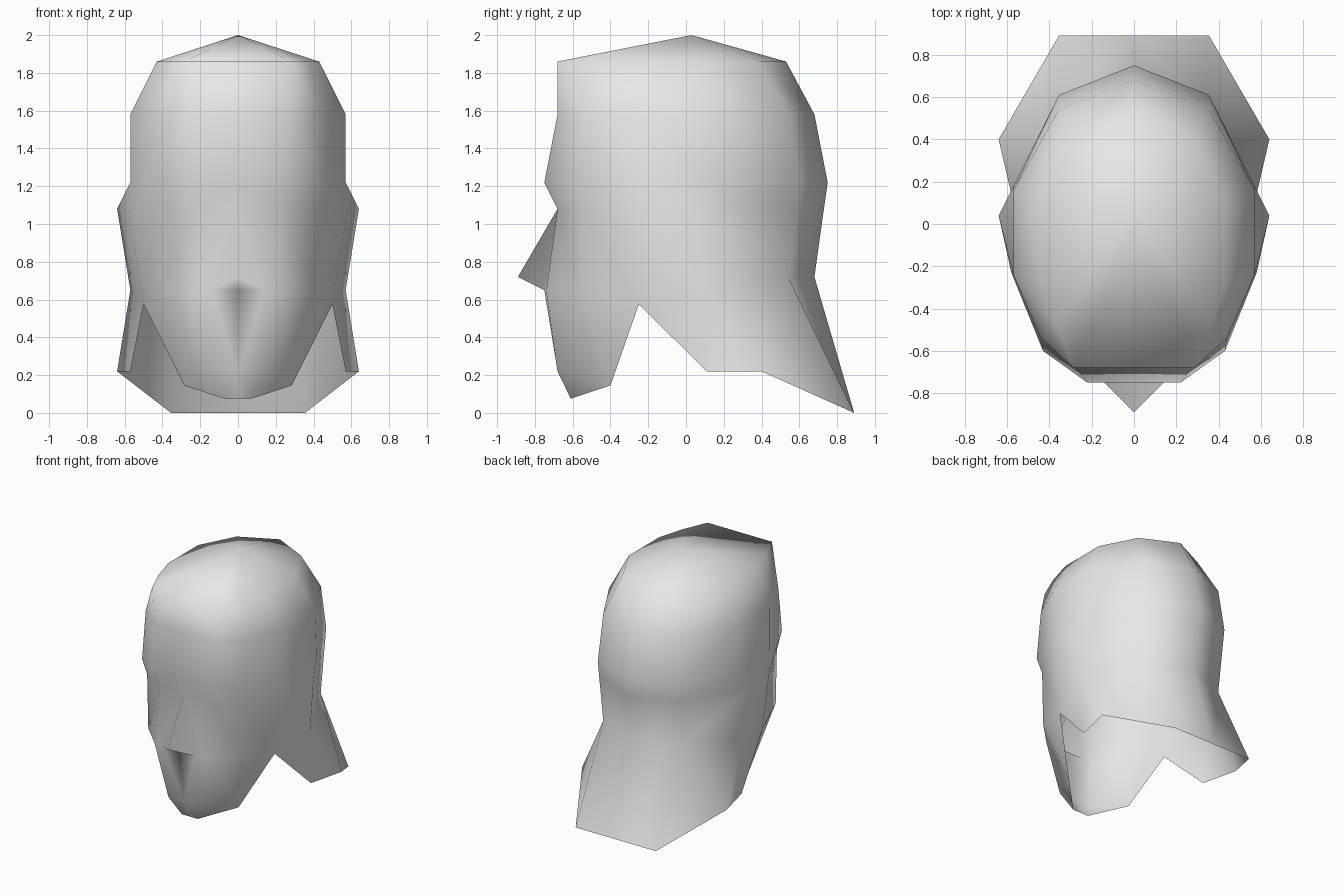
import bpy
import bmesh

default_cube = bpy.data.objects.get("Cube")
if default_cube:
    bpy.data.objects.remove(default_cube, do_unlink=True)


def make_material(name, color):
    material = bpy.data.materials.new(name)
    material.use_nodes = True
    material.diffuse_color = color
    shader = next(n for n in material.node_tree.nodes if n.type == "BSDF_PRINCIPLED")
    shader.inputs["Base Color"].default_value = color
    return material


def bridge_rings(bm, upper, lower):
    """Join two half rings with a strip of quads."""
    for a, b, c, d in zip(upper, upper[1:], lower[1:], lower):
        bm.faces.new((a, b, c, d))


bm = bmesh.new()


def point(x, y, z):
    return bm.verts.new((x, y, z))


def ring(z, outline):
    return [point(x, y, z) for x, y in outline]


def face(*verts):
    bm.faces.new(verts)


# Skull: half rings running from the centre of the face to the centre of the back
crown = ring(1.86, [(0, -.68), (.285, -.68), (.37, -.48), (.43, -.27),
                    (.43, .11), (.285, .39), (0, .53)])
forehead = ring(1.58, [(0, -.68), (.27, -.68), (.44, -.54), (.57, -.24),
                       (.57, .16), (.355, .54), (0, .68)])
brow = ring(1.22, [(0, -.75), (.22, -.75), (.43, -.6), (.57, -.24),
                   (.57, .18), (.355, .61), (0, .75)])
eye_line = ring(1.08, [(0, -.68), (.22, -.68), (.42, -.55), (.58, -.23),
                       (.64, .04), (.355, .59), (0, .73)])

apex = point(0, .03, 2)
for first, second in zip(crown, crown[1:]):
    face(apex, second, first)
for upper, lower in ((crown, forehead), (forehead, brow), (brow, eye_line)):
    bridge_rings(bm, upper, lower)

# Cheeks and nape
lip = point(0, -.75, .65)
cheek_front = point(.22, -.74, .65)
cheek_side = point(.41, -.55, .65)
jaw_notch = point(.5, -.25, .575)
ear_base = point(.57, .1, .65)
nape_side = point(.355, .54, .72)
nape = point(0, .68, .72)
bridge_rings(bm, eye_line[1:],
             [cheek_front, cheek_side, jaw_notch, ear_base, nape_side, nape])

# Nose
nose_tip = point(0, -.89, .72)
nostril = point(.14, -.75, .65)
face(eye_line[0], eye_line[1], cheek_front, nostril)
face(eye_line[0], nostril, nose_tip)
face(nose_tip, nostril, lip)

# Jaw and chin
chin_center = point(0, -.68, .22)
chin_side = point(.14, -.68, .22)
chin_low_center = point(0, -.61, .075)
chin_low = point(.07, -.61, .075)
jaw = point(.285, -.4, .145)
face(lip, nostril, chin_center)
face(nostril, cheek_front, chin_side, chin_center)
face(cheek_front, cheek_side, jaw, chin_side)
face(cheek_side, jaw_notch, jaw)
face(chin_side, jaw, chin_low)
face(chin_center, chin_side, chin_low, chin_low_center)

# Flared neck guard
guard_front = point(.57, .11, .22)
guard_side = point(.64, .4, .22)
guard_back = point(.355, .89, 0)
guard_center = point(0, .89, 0)
face(jaw_notch, ear_base, guard_front)
face(ear_base, guard_side, guard_front)
face(ear_base, nape_side, guard_side)
face(nape_side, guard_back, guard_side)
face(nape_side, nape, guard_center, guard_back)

bmesh.ops.recalc_face_normals(bm, faces=bm.faces)
# The apex faces must point upward; turn the whole shell if they do not
bm.normal_update()
if sum(f.normal.z for f in apex.link_faces) < 0:
    bmesh.ops.reverse_faces(bm, faces=bm.faces)

for f in bm.faces:
    f.smooth = True
mesh = bpy.data.meshes.new("head_shell")
bm.to_mesh(mesh)
bm.free()
mesh.materials.append(make_material("light_grey", (.8, .8, .8, 1)))

head = bpy.data.objects.new("head_shell", mesh)
bpy.context.collection.objects.link(head)

# Mirror the half shell across the centre line
mirror = head.modifiers.new("mirror_sides", "MIRROR")
mirror.use_axis[0] = True
mirror.use_clip = True
mirror.merge_threshold = .001
